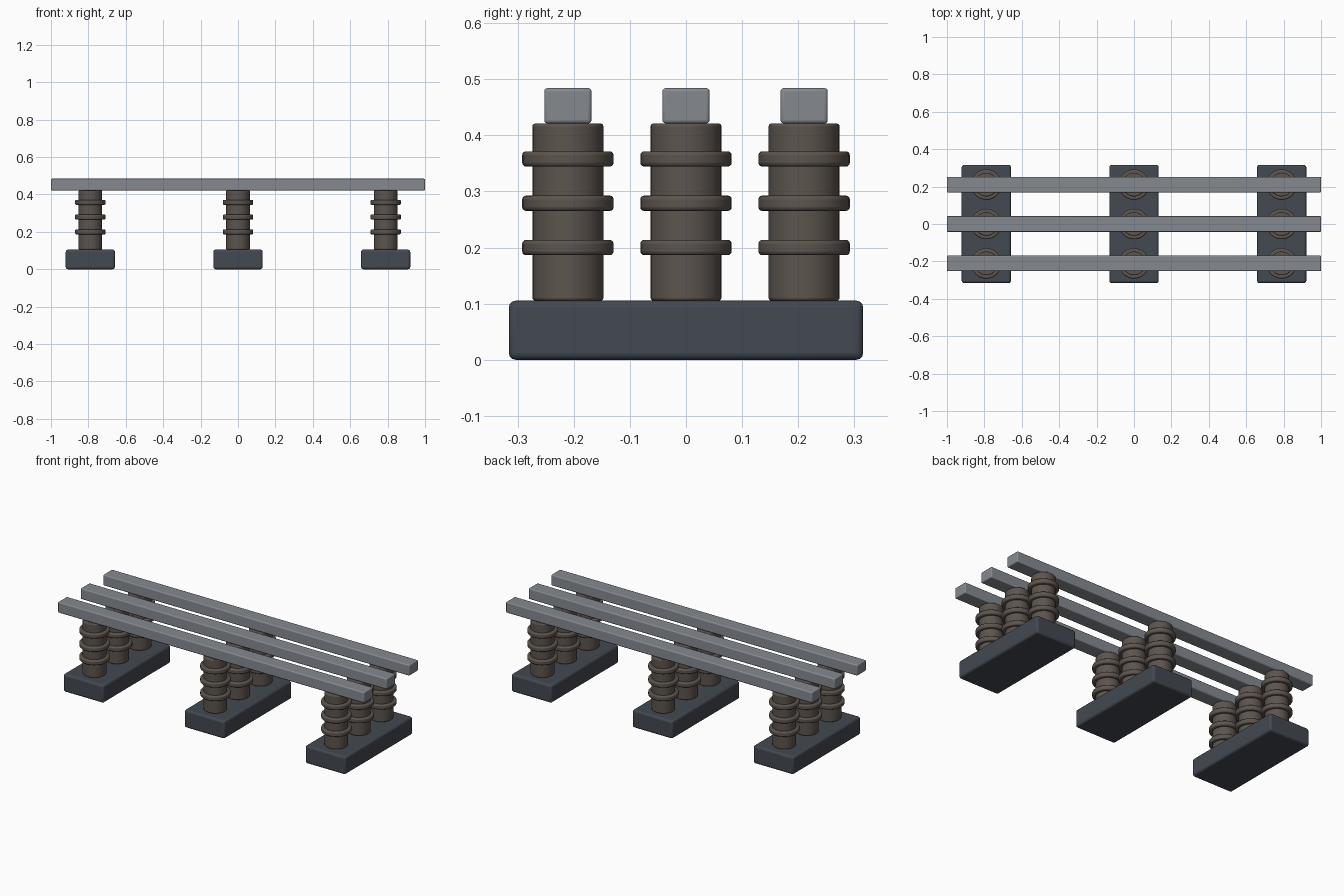
import bpy, bmesh, math

if "Cube" in bpy.data.objects:
    bpy.data.objects.remove(bpy.data.objects["Cube"])


def material(name, rgb):
    m = bpy.data.materials.new(name)
    m.diffuse_color = (*rgb, 1)
    m.use_nodes = True
    m.node_tree.nodes["Principled BSDF"].inputs["Base Color"].default_value = m.diffuse_color
    return m


CONCRETE = material("dark slate", (0.056, 0.065, 0.082))
CERAMIC = material("brown ceramic", (0.108, 0.089, 0.076))
METAL = material("grey metal", (0.235, 0.255, 0.28))


def finish(obj, name, mat):
    obj.name = name
    obj.data.name = name
    obj.data.materials.append(mat)
    bpy.ops.object.shade_smooth_by_angle(angle=math.radians(35))


def block(name, loc, size, bevel, mat):
    """Box with rounded edges."""
    bpy.ops.mesh.primitive_cube_add(size=1, location=loc)
    obj = bpy.context.object
    obj.scale = size
    bpy.ops.object.transform_apply(location=False, rotation=False, scale=True)
    mod = obj.modifiers.new("rounded edges", "BEVEL")
    mod.width, mod.segments = bevel, 3
    finish(obj, name, mat)


def disc(name, loc, radius, height, bevel, mat):
    """Upright cylinder with rounded rims."""
    bpy.ops.mesh.primitive_cylinder_add(vertices=32, radius=radius, depth=height, location=loc)
    obj = bpy.context.object
    mod = obj.modifiers.new("rounded rims", "BEVEL")
    mod.width, mod.segments, mod.limit_method = bevel, 3, "ANGLE"
    finish(obj, name, mat)


BASE_H, COLUMN_H, BAR_H = 0.1053, 0.3158, 0.0632
ROWS = (-0.2105, 0, 0.2105)

for x in (-0.7895, 0, 0.7895):
    # Footing block
    block("footing", (x, 0, BASE_H / 2), (0.263, 0.6316, BASE_H), 0.012, CONCRETE)
    for y in ROWS:
        # Insulator column with three sheds
        disc("insulator_column", (x, y, BASE_H + COLUMN_H / 2), 0.0632, COLUMN_H, 0.005, CERAMIC)
        for t in (0.3, 0.55, 0.8):
            disc("insulator_shed", (x, y, BASE_H + COLUMN_H * t), 0.0815, 0.0274, 0.007, CERAMIC)

# Long conductor bars
for y in ROWS:
    block("conductor_bar", (0, y, BASE_H + COLUMN_H + BAR_H / 2), (2, 0.0842, BAR_H), 0.006, METAL)
